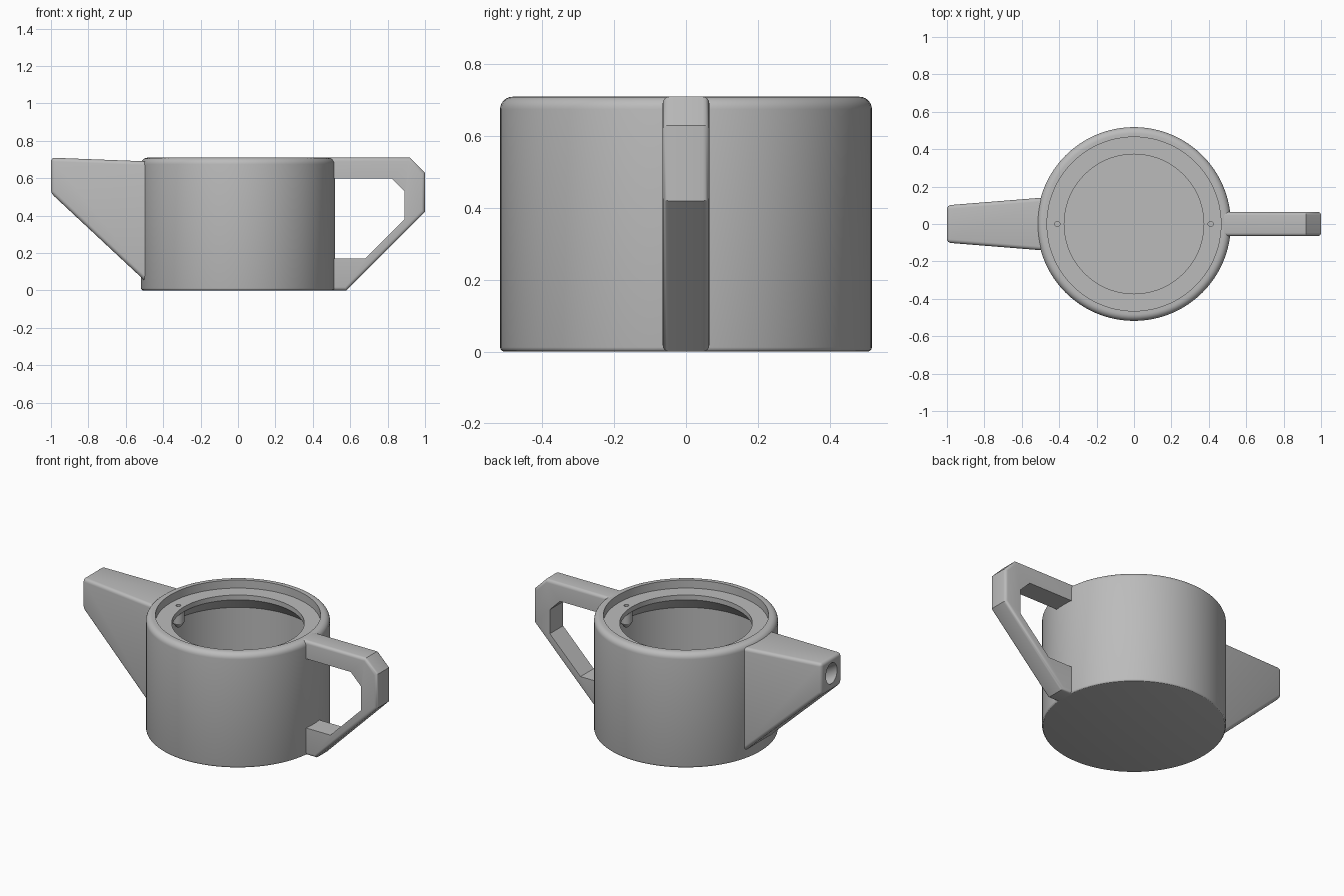
import bpy, bmesh
from math import cos, sin, pi, radians
from mathutils import Vector

if "Cube" in bpy.data.objects:
    bpy.data.objects.remove(bpy.data.objects["Cube"])

GREY = (0.5, 0.5, 0.5, 1)
grey = bpy.data.materials.new("plain grey")
grey.use_nodes = True
grey.diffuse_color = GREY
grey.node_tree.nodes["Principled BSDF"].inputs["Base Color"].default_value = GREY


def finish(bm, name):
    bmesh.ops.recalc_face_normals(bm, faces=bm.faces)
    mesh = bpy.data.meshes.new(name)
    bm.to_mesh(mesh)
    bm.free()
    obj = bpy.data.objects.new(name, mesh)
    bpy.context.collection.objects.link(obj)
    mesh.materials.append(grey)
    return obj


def lathe(name, profile, steps, centre=(0, 0, 0)):
    """Spin an (r, z) profile that starts and ends on the axis."""
    bm = bmesh.new()
    verts = [bm.verts.new((r, 0, z)) for r, z in profile]
    edges = [bm.edges.new(pair) for pair in zip(verts, verts[1:])]
    bmesh.ops.spin(bm, geom=verts + edges, cent=(0, 0, 0), axis=(0, 0, 1),
                   angle=2 * pi, steps=steps)
    bmesh.ops.remove_doubles(bm, verts=bm.verts, dist=1e-5)
    bmesh.ops.translate(bm, verts=bm.verts, vec=centre)
    return finish(bm, name)


def prism(name, profile, half_width, rounded, radius):
    """Extrude an (x, z) outline along y; round the edges chosen by a rule."""
    bm = bmesh.new()
    sides = [[bm.verts.new((x, s * half_width(x), z)) for x, z in profile]
             for s in (-1, 1)]
    for side in sides:
        bm.faces.new(side)
    n = len(profile)
    for i in range(n):
        j = (i + 1) % n
        bm.faces.new((sides[0][i], sides[0][j], sides[1][j], sides[1][i]))
    edges = [e for e in bm.edges if rounded(*[v.co for v in e.verts])]
    bmesh.ops.recalc_face_normals(bm, faces=bm.faces)
    bmesh.ops.bevel(bm, geom=edges, offset=radius, segments=4, profile=0.5,
                    affect='EDGES', clamp_overlap=True)
    return finish(bm, name)


def rod_cutter(name, start, end, radius):
    start, end = Vector(start), Vector(end)
    bpy.ops.mesh.primitive_cylinder_add(
        vertices=32, radius=radius, depth=(end - start).length,
        location=(start + end) / 2,
        rotation=(end - start).to_track_quat('Z', 'Y').to_euler())
    obj = bpy.context.object
    obj.name = name
    obj.data.materials.append(grey)
    obj.hide_render = True
    return obj


def arc(cx, cz, r, a0, a1, n):
    return [(cx + r * cos(radians(a0 + (a1 - a0) * i / n)),
             cz + r * sin(radians(a0 + (a1 - a0) * i / n))) for i in range(n + 1)]


# Hollow body: rounded lip, recessed lid ledge with a sloped underside, floor
R, H, WALL, OPENING = 0.518, 0.71, 0.465, 0.373
body = lathe("pot_body",
             [(0, 0)] + arc(R - 0.012, 0.012, 0.012, -90, 0, 3)
             + arc(R - 0.035, H - 0.035, 0.035, 0, 90, 6)
             + [(WALL, H), (WALL, 0.66), (OPENING, 0.66), (OPENING, 0.63),
                (WALL, 0.54), (WALL, 0.05), (0, 0.05)], 96)

# Tapered spout, rounded everywhere but at its root
ROOT = -0.48
spout = prism("spout", [(-1, 0.71), (ROOT, 0.69), (ROOT, 0.035), (-1, 0.52)],
              lambda x: 0.10 + 0.08 * (x + 1),
              lambda a, b: min(a.x, b.x) < ROOT - 0.1, 0.02)

# Angular handle: outer loop rounded, inner loop crisp
outer = [(0.48, 0), (0.58, 0), (1, 0.42), (1, 0.63), (0.92, H), (0.48, H)]
inner = [(0.48, 0.60), (0.82, 0.60), (0.89, 0.53), (0.89, 0.38), (0.68, 0.17), (0.48, 0.17)]


def on_outer(p):
    return any(abs(p.x - x) + abs(p.z - z) < 1e-4 for x, z in outer)


handle = prism("handle", outer + inner, lambda x: 0.065,
               lambda a, b: on_outer(a) and on_outer(b) and abs(a.y - b.y) < 1e-4, 0.018)

# Screw bosses hanging under the ledge
bosses = [lathe(name, [(0, 0.525), (0.015, 0.53), (0.035, 0.56), (0.035, 0.65), (0, 0.65)],
                32, (x, 0, 0))
          for name, x in (("left_screw_boss", 0.41), ("right_screw_boss", -0.41))]

# Cutters for the pouring channel and the screw holes
channel = rod_cutter("channel_cutter", (-1.08, 0, 0.663), (-0.36, 0, 0.231), 0.055)
holes = [rod_cutter("screw_hole_cutter", (x, 0, 0.57), (x, 0, 0.70), 0.014)
         for x in (0.41, -0.41)]

for obj, cutters in ((body, [channel] + holes), (spout, [channel]), (handle, []),
                     (bosses[0], holes[:1]), (bosses[1], holes[1:])):
    bpy.ops.object.select_all(action='DESELECT')
    obj.select_set(True)
    bpy.context.view_layer.objects.active = obj
    for cutter in cutters:
        cut = obj.modifiers.new("cut", 'BOOLEAN')
        cut.operation = 'DIFFERENCE'
        cut.solver = 'EXACT'
        cut.object = cutter
        bpy.ops.object.modifier_apply(modifier=cut.name)
    bpy.ops.object.shade_smooth_by_angle(angle=radians(30))

# The cutters have done their work
for cutter in [channel] + holes:
    bpy.data.objects.remove(cutter)
